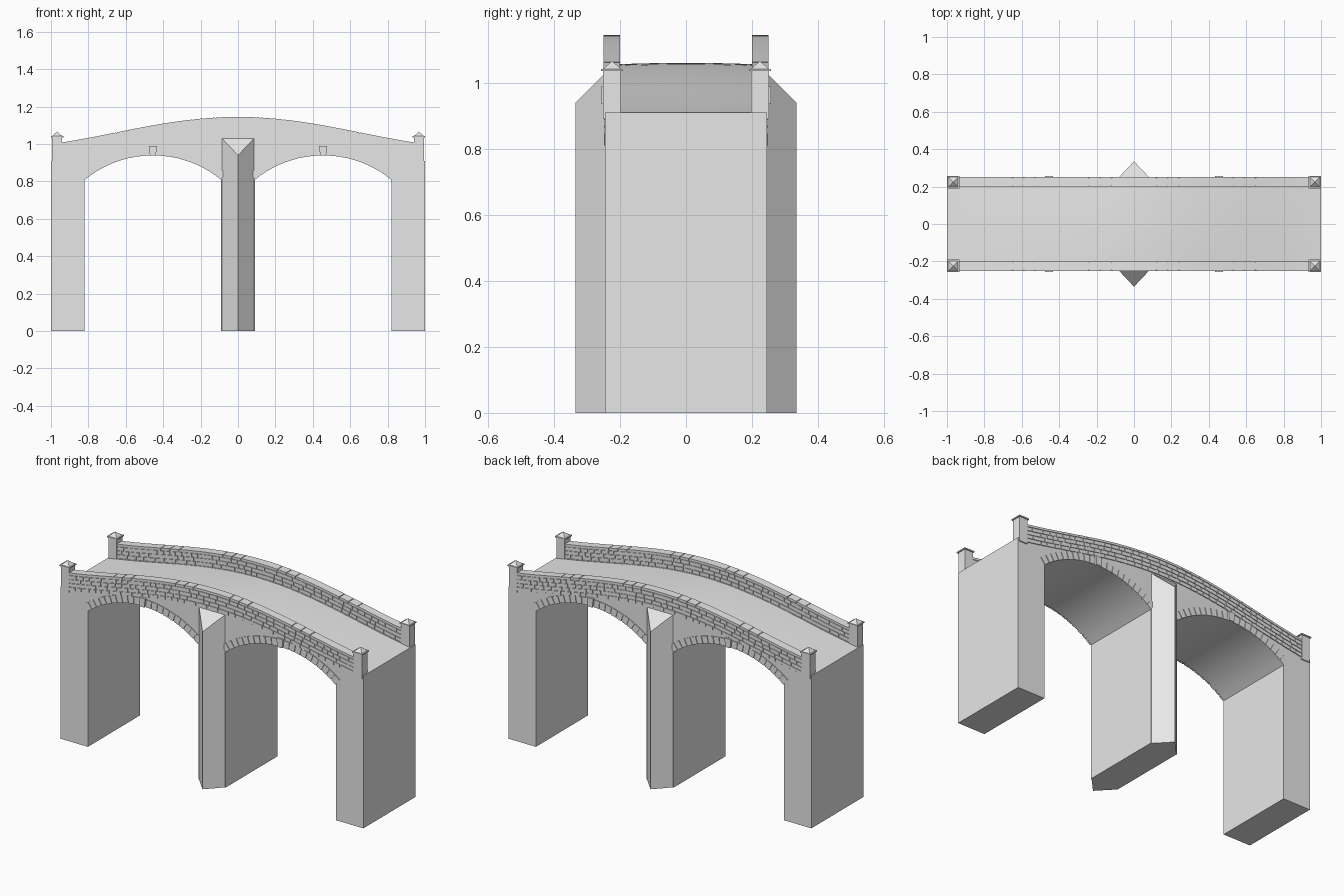
import bpy, bmesh, math, random

random.seed(4)
if "Cube" in bpy.data.objects:
    bpy.data.objects.remove(bpy.data.objects["Cube"])

stone = bpy.data.materials.new("pale_grey_stone")
stone.use_nodes = True
stone.diffuse_color = (0.8, 0.8, 0.8, 1)
stone.node_tree.nodes["Principled BSDF"].inputs["Base Color"].default_value = (0.8, 0.8, 0.8, 1)

# Main dimensions
HALF_W = 0.245                    # half width of the bridge body
PIER = 0.09                       # half width of the middle pier
ARCH_X, SPAN, SPRING, RISE = 0.455, 0.365, 0.81, 0.13
RADIUS = (SPAN ** 2 + RISE ** 2) / (2 * RISE)
CENTRE_Z = SPRING + RISE - RADIUS
HALF_ANGLE = math.asin(SPAN / RADIUS)


def road(x):
    """Height of the humped road at its edge."""
    return 1.055 - 0.0835 * (1 - math.cos(2.4 * x))


def arc(cx, r, a):
    """Point on an arch circle, angle measured from the crown."""
    return (cx + r * math.sin(a), CENTRE_Z + r * math.cos(a))


def spread(a, b, n):
    return [a + (b - a) * i / n for i in range(n + 1)]


def prism(bm, pts, ys, lift=None):
    """Extrude an xz outline through the given y stations."""
    rings = []
    for y in ys:
        rings.append([bm.verts.new((x, y, z + (lift(x, y, z) if lift else 0))) for x, z in pts])
    for a, b in zip(rings, rings[1:]):
        for i in range(len(pts)):
            j = (i + 1) % len(pts)
            bm.faces.new((a[i], a[j], b[j], b[i]))
    bm.faces.new(rings[0])
    bm.faces.new(rings[-1])


def curved_block(bm, x0, x1, lo, hi, y0, y1):
    """Block that follows the road curve between two offsets."""
    xs = spread(x0, x1, max(1, round((x1 - x0) / 0.04)))
    pts = [(x, road(x) + lo) for x in xs] + [(x, road(x) + hi) for x in reversed(xs)]
    prism(bm, pts, (y0, y1))


def finish(name, bm, mirror=(False, False), smooth=False):
    bmesh.ops.recalc_face_normals(bm, faces=bm.faces)
    mesh = bpy.data.meshes.new(name)
    bm.to_mesh(mesh)
    bm.free()
    mesh.materials.append(stone)
    ob = bpy.data.objects.new(name, mesh)
    bpy.context.collection.objects.link(ob)
    if any(mirror):
        mod = ob.modifiers.new("mirror", "MIRROR")
        mod.use_axis = (mirror[0], mirror[1], False)
        mod.use_mirror_merge = False
    if smooth:
        bpy.ops.object.select_all(action="DESELECT")
        ob.select_set(True)
        bpy.context.view_layer.objects.active = ob
        bpy.ops.object.shade_smooth_by_angle(angle=math.radians(30))
    return ob


# Body: three piers, two arches and the humped road
def camber(x, y, z):
    on_road = z > road(x) - 1e-6
    return 0.006 * (1 - x * x) * (1 - (y / HALF_W) ** 2) if on_road else 0


outline = [(-1, 0)]
for cx in (-ARCH_X, ARCH_X):
    outline.append((cx - SPAN, 0))
    outline += [arc(cx, RADIUS, a) for a in spread(-HALF_ANGLE, HALF_ANGLE, 24)]
    outline.append((cx + SPAN, 0))
outline.append((1, 0))
outline += [(x, road(x)) for x in spread(1, -1, 40)]
bm = bmesh.new()
prism(bm, outline, spread(-HALF_W, HALF_W, 8), camber)
finish("bridge_body", bm, smooth=True)

# Cutwaters: pointed buttresses with a sloping top
bm = bmesh.new()
plan = [(-PIER, 0.24, 1.035), (PIER, 0.24, 1.035), (0, 0.335, 0.94)]
low = [bm.verts.new((x, y, 0)) for x, y, z in plan]
top = [bm.verts.new(p) for p in plan]
bm.faces.new(low)
bm.faces.new(top)
for i in range(3):
    j = (i + 1) % 3
    bm.faces.new((low[i], low[j], top[j], top[i]))
finish("cutwater", bm, (False, True))

# Parapet core, set back to form the mortar joints
END = 0.945
bm = bmesh.new()
curved_block(bm, -END, END, -0.013, 0.086, 0.204, 0.246)
finish("parapet_core", bm, (False, True), True)

# Parapet stones in staggered courses
bm = bmesh.new()
COURSES, BOTTOM, TOP, GAP = 4, -0.016, 0.077, 0.005
step = (TOP - BOTTOM) / COURSES
for c in range(COURSES):
    lo = BOTTOM + c * step
    x = -END
    while x < END:
        nxt = x + random.uniform(0.035, 0.08)
        if nxt > END - 0.03:
            nxt = END
        curved_block(bm, x + GAP / 2, nxt - GAP / 2, lo, lo + step - 0.0035, 0.2, 0.25)
        x = nxt
finish("parapet_stones", bm, (False, True))

# Coping slabs with a few open joints
joints = [-END]
for x in (-0.59, -0.18, 0.18, 0.59):
    joints += [x - 0.06, x, x + 0.06]
joints.append(END)
bm = bmesh.new()
for a, b in zip(joints, joints[1:]):
    curved_block(bm, a + 0.002, b - 0.002, TOP, 0.09, 0.2, 0.25)
finish("parapet_coping", bm, (False, True), True)

# Arch stones and the projecting keystone
bm = bmesh.new()
COUNT = 21
edges = spread(-HALF_ANGLE, HALF_ANGLE, COUNT)
for i, (a, b) in enumerate(zip(edges, edges[1:])):
    if i == COUNT // 2:
        continue
    a, b = a + 0.005, b - 0.005
    outer = RADIUS + 0.043
    prism(bm, [arc(ARCH_X, RADIUS - 0.001, a), arc(ARCH_X, outer, a),
               arc(ARCH_X, outer, b), arc(ARCH_X, RADIUS - 0.001, b)], (0.24, 0.249))
finish("arch_stones", bm, (True, True))

bm = bmesh.new()
prism(bm, [(ARCH_X - 0.016, 0.938), (ARCH_X + 0.016, 0.938),
           (ARCH_X + 0.021, 0.99), (ARCH_X - 0.021, 0.99)], (0.235, 0.257))
finish("keystone", bm, (True, True))

# Corner posts: shaft, cap slab and pyramid
bm = bmesh.new()
PX, PY = 0.967, 0.224
for half, z0, z1, tip in ((0.027, 0.89, 1.036, 1), (0.033, 1.036, 1.043, 1), (0.027, 1.043, 1.066, 0.02)):
    rings = []
    for z, s in ((z0, half), (z1, half * tip)):
        rings.append([bm.verts.new((PX + sx * s, PY + sy * s, z))
                      for sx, sy in ((-1, -1), (1, -1), (1, 1), (-1, 1))])
    for ring in rings:
        bm.faces.new(ring)
    for i in range(4):
        j = (i + 1) % 4
        bm.faces.new((rings[0][i], rings[0][j], rings[1][j], rings[1][i]))
finish("corner_post", bm, (True, True))
